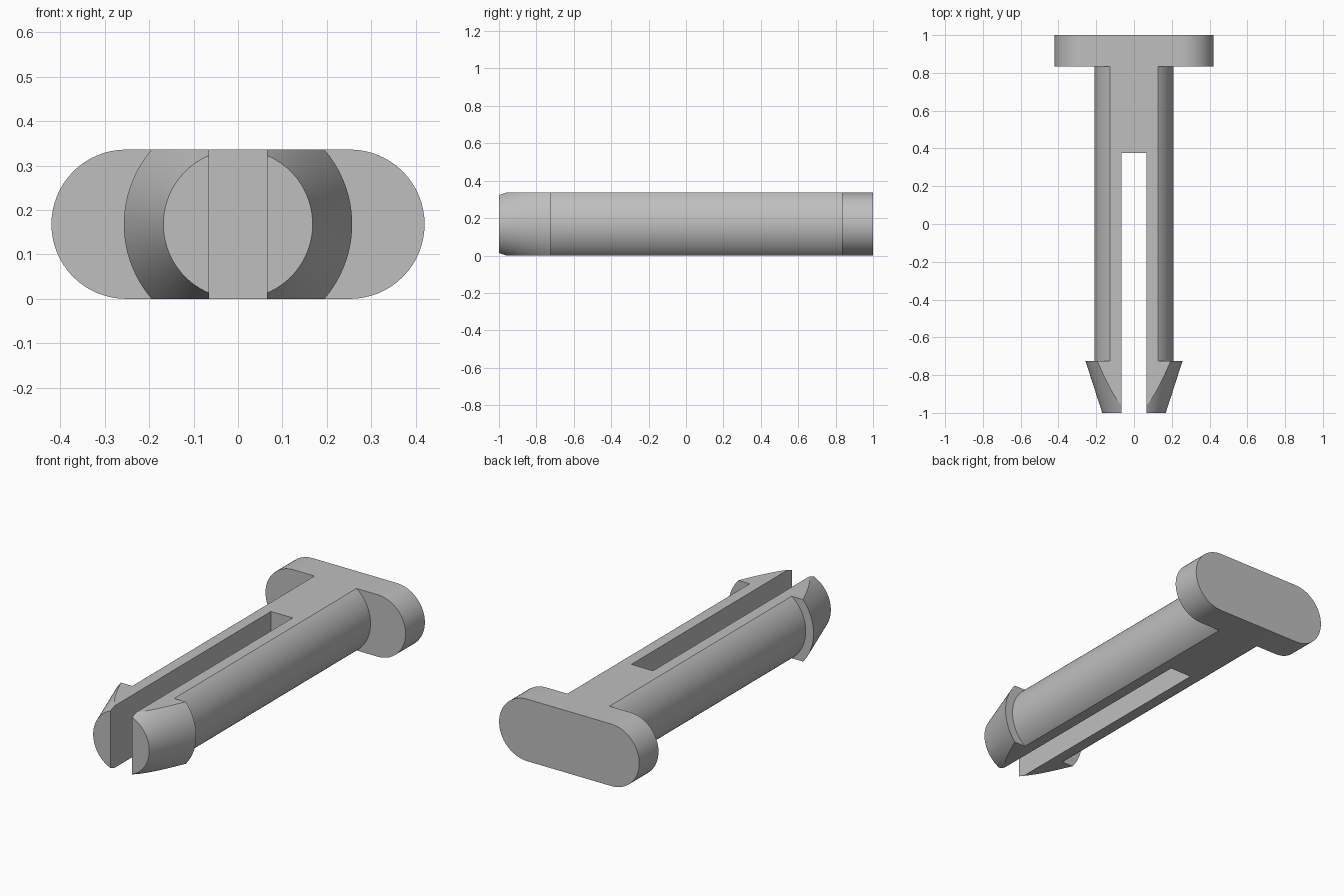
import bpy, bmesh, math
from mathutils import Vector, Matrix

if "Cube" in bpy.data.objects:
    bpy.data.objects.remove(bpy.data.objects["Cube"], do_unlink=True)

HALF = 0.168          # half thickness of the whole pin
HEAD_Y = 0.835        # underside of the head

grey = bpy.data.materials.new("plain_grey")
grey.use_nodes = True
grey.diffuse_color = (0.52, 0.52, 0.52, 1)
grey.node_tree.nodes["Principled BSDF"].inputs["Base Color"].default_value = (0.52, 0.52, 0.52, 1)


def finish(name, bm):
    bmesh.ops.remove_doubles(bm, verts=bm.verts, dist=1e-5)
    bmesh.ops.recalc_face_normals(bm, faces=bm.faces)
    mesh = bpy.data.meshes.new(name)
    bm.to_mesh(mesh)
    bm.free()
    mesh.materials.append(grey)
    obj = bpy.data.objects.new(name, mesh)
    bpy.context.collection.objects.link(obj)
    return obj


def extrude(name, points, offset):
    bm = bmesh.new()
    face = bm.faces.new([bm.verts.new(p) for p in points])
    new = bmesh.ops.extrude_face_region(bm, geom=[face])["geom"]
    bmesh.ops.translate(bm, vec=offset, verts=[v for v in new if isinstance(v, bmesh.types.BMVert)])
    return finish(name, bm)


def revolve(name, profile, steps=96):
    # profile of (radius, y) turned about the pin's long axis
    bm = bmesh.new()
    verts = [bm.verts.new((r, y, HALF)) for r, y in profile]
    edges = [bm.edges.new(pair) for pair in zip(verts, verts[1:])]
    bmesh.ops.spin(bm, geom=verts + edges, cent=(0, 0, HALF), axis=(0, 1, 0),
                   angle=math.tau, steps=steps)
    return finish(name, bm)


def smooth(obj):
    bpy.ops.object.select_all(action="DESELECT")
    obj.select_set(True)
    bpy.context.view_layer.objects.active = obj
    bpy.ops.object.shade_smooth_by_angle(angle=math.radians(14))


# Round shaft with a conical barb at the front
shaft = revolve("split_shaft", [(0, -1), (HALF, -1), (0.257, -0.725), (0.21, -0.725),
                                (0.21, 0.9), (0, 0.9)])

# Forked slab that trims the shaft flat above and below and opens the slot
w, slot, slot_end = 0.4, 0.065, 0.375
fork = [(-w, -1.1), (-slot, -1.1), (-slot, slot_end), (slot, slot_end),
        (slot, -1.1), (w, -1.1), (w, HEAD_Y), (-w, HEAD_Y)]
trimmer = extrude("fork_trimmer", [(x, y, 0) for x, y in fork], Vector((0, 0, 2 * HALF)))
trim = shaft.modifiers.new("trim", "BOOLEAN")
trim.operation = "INTERSECT"
trim.solver = "EXACT"
trim.object = trimmer
bpy.ops.object.select_all(action="DESELECT")
shaft.select_set(True)
bpy.context.view_layer.objects.active = shaft
bpy.ops.object.modifier_apply(modifier="trim")
bpy.data.objects.remove(trimmer, do_unlink=True)
smooth(shaft)

# Pill-shaped head plate
outline = []
for side in (1, -1):
    for i in range(33):
        a = math.pi * (i / 32 - 0.5)
        outline.append((side * (0.252 + HALF * math.cos(a)), HEAD_Y, HALF + side * HALF * math.sin(a)))
head = extrude("head", outline, Vector((0, 1 - HEAD_Y, 0)))
smooth(head)
